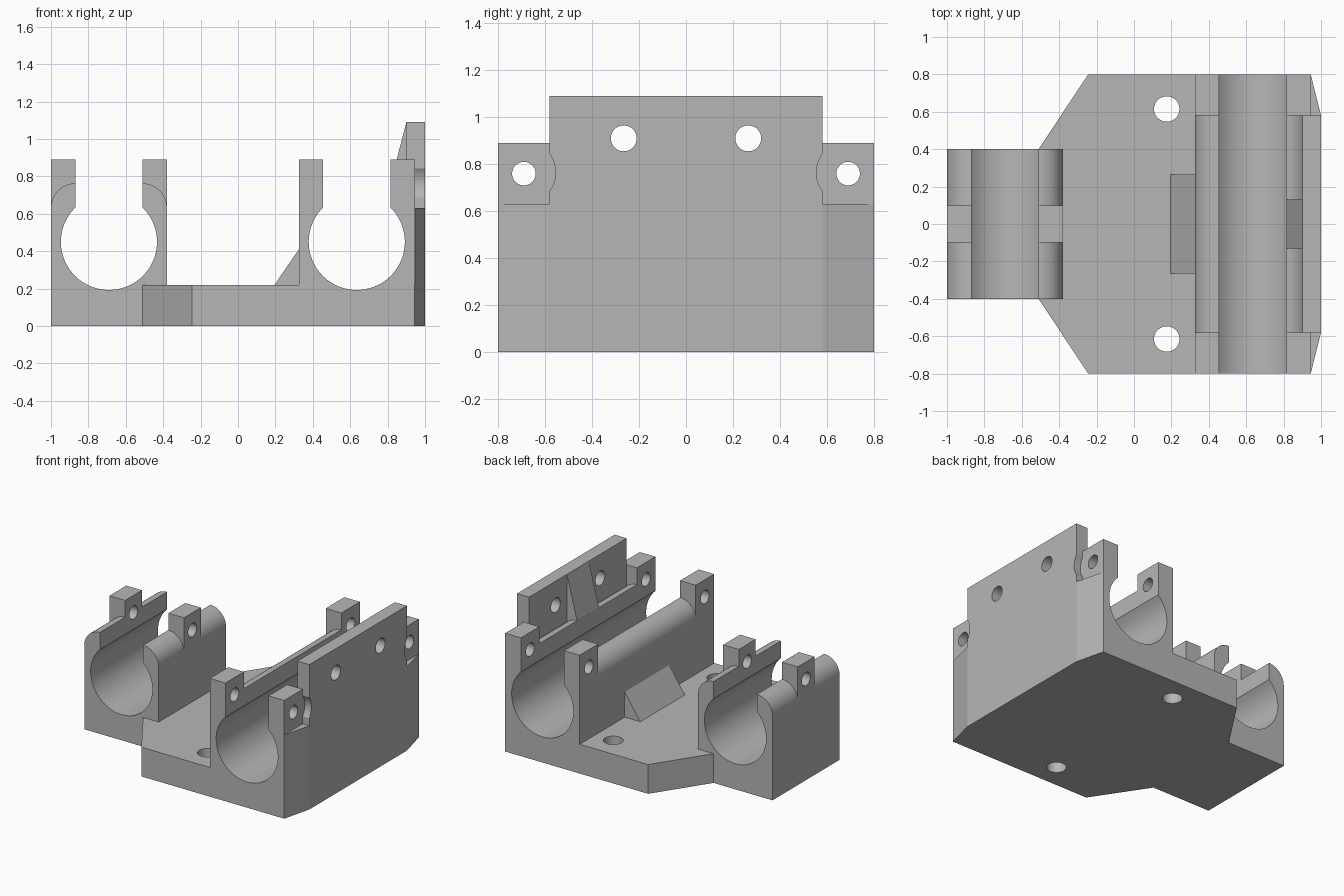
import bpy, bmesh
from math import sin, cos, pi, acos, radians
from mathutils import Vector

cube = bpy.data.objects.get("Cube")
if cube:
    bpy.data.objects.remove(cube, do_unlink=True)

grey = bpy.data.materials.new("plain grey")
grey.use_nodes = True
COLOUR = (0.47, 0.47, 0.47, 1)
grey.diffuse_color = COLOUR
grey.node_tree.nodes["Principled BSDF"].inputs["Base Color"].default_value = COLOUR

TO_3D = {
    "x": lambda a, b, t: (t, a, b),
    "y": lambda a, b, t: (a, t, b),
    "z": lambda a, b, t: (a, b, t),
}


def prism(name, pts, axis, lo, hi):
    """Extrude a flat outline along an axis."""
    bm = bmesh.new()
    place = TO_3D[axis]
    face = bm.faces.new([bm.verts.new(place(a, b, lo)) for a, b in pts])
    geom = bmesh.ops.extrude_face_region(bm, geom=[face])["geom"]
    shift = Vector(place(0, 0, hi - lo))
    bmesh.ops.translate(bm, vec=shift, verts=[v for v in geom if isinstance(v, bmesh.types.BMVert)])
    bmesh.ops.recalc_face_normals(bm, faces=bm.faces)
    mesh = bpy.data.meshes.new(name)
    bm.to_mesh(mesh)
    bm.free()
    mesh.materials.append(grey)
    obj = bpy.data.objects.new(name, mesh)
    bpy.context.collection.objects.link(obj)
    return obj


def box(name, x, y, z):
    return prism(name, [(x[0], y[0]), (x[1], y[0]), (x[1], y[1]), (x[0], y[1])], "z", *z)


def arc(ca, cb, r, start, end, n):
    return [(ca + r * cos(start + (end - start) * i / n),
             cb + r * sin(start + (end - start) * i / n)) for i in range(n + 1)]


def rod(name, axis, a, b, r, lo, hi):
    return prism(name, arc(a, b, r, 0, 2 * pi, 48)[:-1], axis, lo, hi)


def combine(target, other, operation):
    mod = target.modifiers.new(operation, "BOOLEAN")
    mod.operation, mod.solver, mod.object = operation, "EXACT", other
    bpy.context.view_layer.objects.active = target
    bpy.ops.object.modifier_apply(modifier=mod.name)
    bpy.data.objects.remove(other, do_unlink=True)


# Shared clamp sizes
HALF, SLOT, ARM = 0.31, 0.18, 0.13
BORE, BORE_Z, NECK, TAB_TOP = 0.257, 0.45, 0.633, 0.89
LEFT_X, RIGHT_X = -0.69, 0.635


def clamp_block(name, cx, y):
    """Block whose two arms have rounded outer shoulders."""
    pts = [(cx - HALF, 0), (cx + HALF, 0)]
    pts += arc(cx + SLOT, NECK, ARM, 0, pi / 2, 12)
    pts += arc(cx - SLOT, NECK, ARM, pi / 2, pi, 12)
    return prism(name, pts, "y", -y, y)


def clamp_tabs(name, cx, y):
    return box(name, (cx - HALF, cx + HALF), y, (0, TAB_TOP))


def keyhole(cx, y):
    """Bore with the open slot above it."""
    edge = acos(SLOT / BORE)
    pts = arc(cx, BORE_Z, BORE, pi - edge, 2 * pi + edge, 56)
    pts += [(cx + SLOT, 1.2), (cx - SLOT, 1.2)]
    return prism("bore_cutter", pts, "y", -y, y)


# Base plate with cut corners
half = [(-0.51, 0.4), (-0.245, 0.8), (0.945, 0.8), (1.0, 0.58)]
outline = half + [(x, -y) for x, y in reversed(half)]
body = prism("bearing_bracket", outline, "z", 0, 0.22)

# Clamps, outer wall, rib and gusset
side = [(0.9, 0.8), (0.945, 0.8), (1.0, 0.58)]
parts = [
    clamp_block("left_clamp", LEFT_X, 0.4),
    clamp_tabs("left_tabs", LEFT_X, (-0.1, 0.1)),
    clamp_block("right_clamp", RIGHT_X, 0.6),
    clamp_tabs("right_front_tabs", RIGHT_X, (-0.8, -0.58)),
    clamp_tabs("right_back_tabs", RIGHT_X, (0.58, 0.8)),
    prism("wall_foot", side + [(x, -y) for x, y in reversed(side)], "z", 0, 0.63),
    box("outer_wall", (0.9, 1.0), (-0.58, 0.58), (0, 1.09)),
    prism("wall_rib", [(0.815, 0.7), (0.95, 0.7), (0.95, 1.09), (0.9, 1.09), (0.815, 0.76)],
          "y", -0.13, 0.13),
    prism("floor_gusset", [(0.195, 0.2), (0.35, 0.2), (0.35, 0.41), (0.325, 0.41), (0.195, 0.22)],
          "y", -0.265, 0.265),
]
for part in parts:
    combine(body, part, "UNION")

# Bores, bolt holes and round recesses
cutters = [keyhole(LEFT_X, 0.45), keyhole(RIGHT_X, 0.9),
           rod("left_tab_hole", "x", 0, 0.76, 0.05, -1.1, -0.3)]
for s in (-1, 1):
    cutters += [
        rod("tab_hole", "x", s * 0.69, 0.76, 0.05, 0.2, 1.1),
        rod("bolt_recess", "x", s * 0.69, 0.765, 0.135, 0.945, 1.1),
        rod("wall_hole", "x", s * 0.265, 0.91, 0.055, 0.85, 1.1),
        rod("floor_hole", "z", 0.175, s * 0.615, 0.068, -0.1, 0.4),
    ]
for cutter in cutters:
    combine(body, cutter, "DIFFERENCE")

# Smooth bores, crisp edges
bpy.ops.object.select_all(action="DESELECT")
body.select_set(True)
bpy.context.view_layer.objects.active = body
bpy.ops.object.shade_smooth_by_angle(angle=radians(12))
